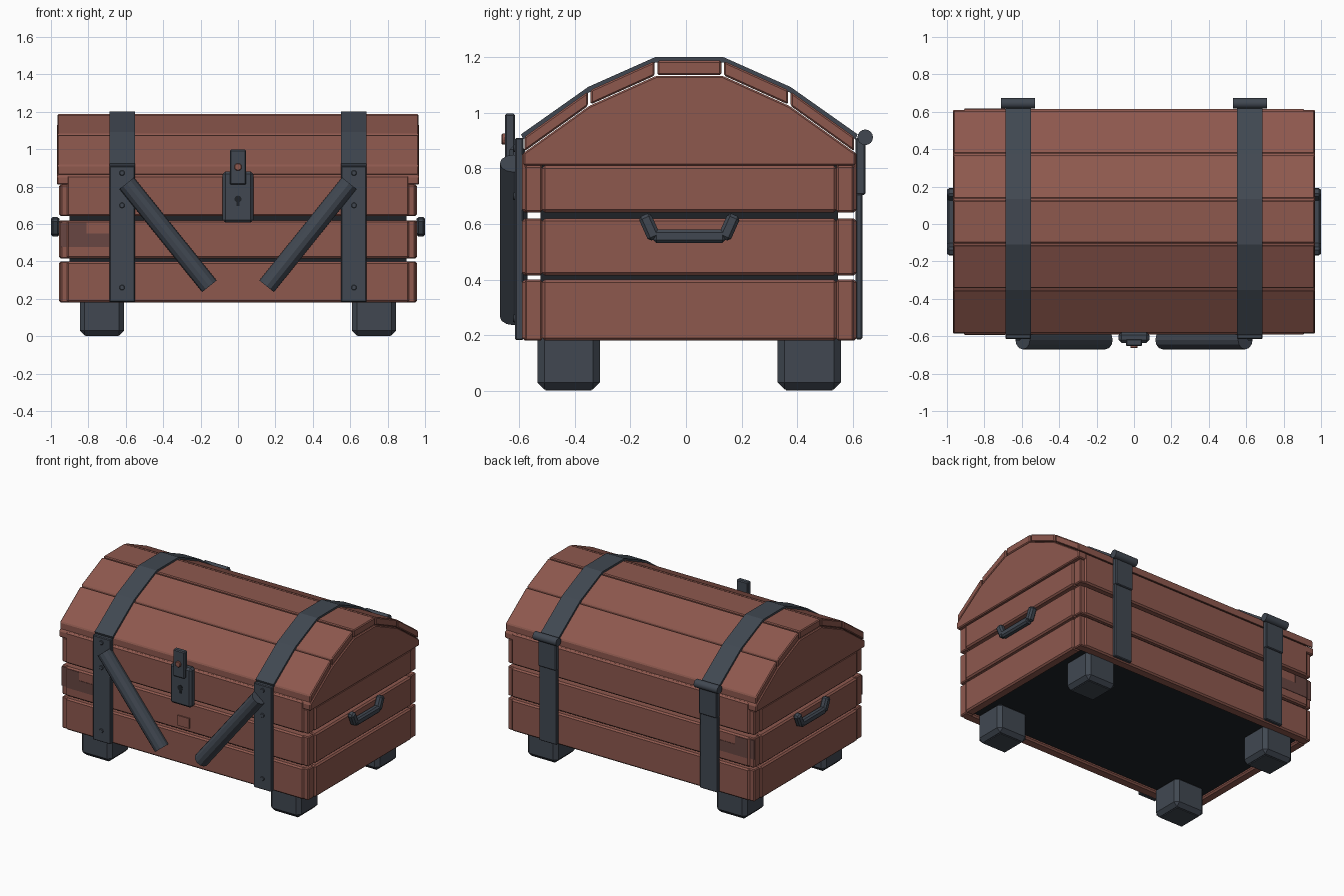
import bpy, bmesh, math
from mathutils import Vector, Matrix

cube = bpy.data.objects.get("Cube")
if cube:
    bpy.data.objects.remove(cube)


def material(name, rgb):
    m = bpy.data.materials.new(name)
    m.use_nodes = True
    m.diffuse_color = (*rgb, 1)
    m.node_tree.nodes["Principled BSDF"].inputs["Base Color"].default_value = (*rgb, 1)
    return m


WOOD = material("red_brown_wood", (0.27, 0.098, 0.076))
METAL = material("blue_grey_metal", (0.052, 0.064, 0.083))
DARK = material("dark_interior", (0.013, 0.016, 0.02))
STAIN = material("dark_wood", (0.14, 0.062, 0.055))
YC = 0.012  # middle of the chest body in depth
SIDES = (("left", 1), ("right", -1))


def finish(name, bm, mat, bevel=0, smooth=False):
    bmesh.ops.recalc_face_normals(bm, faces=bm.faces)
    if bevel:
        bmesh.ops.bevel(bm, geom=bm.edges[:], offset=bevel, segments=1, affect='EDGES')
    me = bpy.data.meshes.new(name)
    bm.to_mesh(me)
    bm.free()
    me.materials.append(mat)
    ob = bpy.data.objects.new(name, me)
    bpy.context.collection.objects.link(ob)
    if smooth:
        bpy.ops.object.select_all(action='DESELECT')
        ob.select_set(True)
        bpy.context.view_layer.objects.active = ob
        bpy.ops.object.shade_smooth_by_angle(angle=math.radians(40))
    return ob


def box(name, x, y, z, mat, bevel=0, matrix=None):
    """Box from (low, high) ranges on each axis."""
    bm = bmesh.new()
    bmesh.ops.create_cube(bm, size=1)
    for v in bm.verts:
        v.co = [min(r) + (c + 0.5) * abs(r[1] - r[0]) for c, r in zip(v.co, (x, y, z))]
    if matrix:
        bm.transform(matrix)
    return finish(name, bm, mat, bevel)


def prism(name, outline, x, mat, bevel=0):
    """Side outline of (y, z) points extruded along x."""
    bm = bmesh.new()
    face = bm.faces.new([bm.verts.new((x[0], p[0], p[1])) for p in outline])
    ext = bmesh.ops.extrude_face_region(bm, geom=[face])
    verts = [g for g in ext["geom"] if isinstance(g, bmesh.types.BMVert)]
    bmesh.ops.translate(bm, verts=verts, vec=(x[1] - x[0], 0, 0))
    return finish(name, bm, mat, bevel)


def rod(name, a, b, radius, sides, mat, bevel=0, smooth=False, squash=1):
    """Cylinder between two points, optionally flattened in depth."""
    a, b = Vector(a), Vector(b)
    bm = bmesh.new()
    bmesh.ops.create_cone(bm, cap_ends=True, segments=sides, radius1=radius,
                          radius2=radius, depth=(b - a).length)
    bm.transform((b - a).to_track_quat('Z', 'Y').to_matrix().to_4x4())
    bm.transform(Matrix.Diagonal((1, squash, 1, 1)))
    bm.transform(Matrix.Translation((a + b) / 2))
    return finish(name, bm, mat, bevel, smooth)


# Body: three rows of planks with recessed corner posts
rows = ((0.18, 0.39, 0.41), (0.415, 0.62, 0.62), (0.64, 0.86, 0.81))
rows = (("lower", (0.18, 0.4)), ("middle", (0.415, 0.62)), ("upper", (0.642, 0.86)))
for row, z in rows:
    end_z = (z[0], min(z[1], 0.81))
    for face, s in (("front", -1), ("back", 1)):
        box(f"{row}_{face}_plank", (-0.915, 0.915), (YC + s * 0.53, YC + s * 0.602), z, WOOD, 0.01)
    for side, s in SIDES:
        box(f"{row}_{side}_end_plank", (s * 0.89, s * 0.958), (YC - 0.53, YC + 0.53), end_z, WOOD, 0.01)
        for face, t in (("front", -1), ("back", 1)):
            box(f"{row}_{face}_{side}_corner", (s * 0.89, s * 0.948), (YC + t * 0.53, YC + t * 0.592),
                end_z, WOOD, 0.006)
box("inner_box", (-0.9, 0.9), (YC - 0.535, YC + 0.535), (0.2, 0.82), DARK)

# Lid: solid core, five slats and the straps that follow them
half = ((0.12, 1.188), (0.36, 1.08), (0.598, 0.91))
arch = [(YC - y, z) for y, z in reversed(half)] + [(YC + y, z) for y, z in half]
core = [(y, z - 0.055) for y, z in arch]
prism("lid_core", [(YC - 0.598, 0.81)] + core + [(YC + 0.598, 0.81)], (-0.968, 0.968), WOOD, 0.006)
for i, (p, q) in enumerate(zip(arch, arch[1:])):
    k = 0.02
    p2 = (p[0] + (q[0] - p[0]) * k, p[1] + (q[1] - p[1]) * k)
    q2 = (q[0] + (p[0] - q[0]) * k, q[1] + (p[1] - q[1]) * k)
    prism(f"lid_slat_{i + 1}", [p2, q2, (q2[0], q2[1] - 0.052), (p2[0], p2[1] - 0.052)],
          (-0.965, 0.965), WOOD, 0.006)

for side, s in SIDES:
    x = (min(s * 0.55, s * 0.688), max(s * 0.55, s * 0.688))
    mid = s * 0.62
    # Straps
    over = [(YC + (y - YC) * 1.012, z + 0.013) for y, z in arch]
    prism(f"{side}_lid_strap", over + [(y, z - 0.006) for y, z in reversed(arch)], x, METAL)
    box(f"{side}_front_strap", x, (-0.615, -0.585), (0.182, 0.91), METAL, 0.005)
    box(f"{side}_back_strap", x, (0.61, 0.635), (0.185, 0.71), METAL, 0.005)
    box(f"{side}_hinge_plate", x, (0.61, 0.645), (0.705, 0.91), METAL, 0.005)
    rod(f"{side}_hinge_pin", (mid - 0.09, 0.645, 0.912), (mid + 0.09, 0.645, 0.912), 0.028, 16,
        METAL, smooth=True)
    for n, z in enumerate((0.26, 0.7, 0.873)):
        rod(f"{side}_rivet_{n + 1}", (mid, -0.61, z), (mid, -0.622, z), 0.015, 10, METAL, 0.003)
    # Diagonal half-round braces
    rod(f"{side}_brace", (s * 0.595, -0.62, 0.818), (s * 0.153, -0.62, 0.267), 0.05, 12, METAL)
    # Feet
    for face, y in (("front", (-0.535, -0.31)), ("back", (0.33, 0.557))):
        box(f"{face}_{side}_foot", (s * 0.61, s * 0.845), y, (0.005, 0.215), METAL, 0.025)
        box(f"{face}_{side}_foot_sole", (s * 0.64, s * 0.815), (y[0] + 0.03, y[1] - 0.03), (0, 0.02), METAL)
    # End handle: a grip with two raked arms
    hx = (s * 0.955, s * 1.0)
    box(f"{side}_handle_grip", hx, (YC - 0.13, YC + 0.13), (0.532, 0.58), METAL, 0.011)
    for face, t in (("front", -1), ("back", 1)):
        tilt = Matrix.Translation((0, YC + t * 0.128, 0.555)) @ Matrix.Rotation(-t * 0.42, 4, 'X')
        box(f"{side}_handle_{face}_arm", hx, (-0.024, 0.024), (-0.01, 0.085), METAL, 0.011, tilt)

# Lock with hasp, button and keyhole
box("lock_plate", (-0.082, 0.082), (-0.635, -0.58), (0.608, 0.882), METAL, 0.014)
box("lock_hasp", (-0.044, 0.044), (-0.652, -0.615), (0.81, 0.997), METAL, 0.006)
rod("hasp_button", (0, -0.64, 0.905), (0, -0.664, 0.905), 0.021, 10, WOOD, 0.004)
rod("keyhole_round", (0, -0.63, 0.733), (0, -0.638, 0.733), 0.019, 12, DARK)
box("keyhole_slot", (-0.008, 0.008), (-0.638, -0.63), (0.695, 0.73), DARK)
box("front_patch", (-0.047, 0.042), (-0.598, -0.59), (0.445, 0.515), WOOD)

# Stepped dark stains at the right end, front and back
for face, y in (("front", YC - 0.602), ("back", YC + 0.602)):
    box(f"{face}_stain_low", (-0.905, -0.69), (y - 0.003, y + 0.003), (0.476, 0.55), STAIN)
    box(f"{face}_stain_high", (-0.905, -0.81), (y - 0.003, y + 0.003), (0.55, 0.608), STAIN)
    edge = y - math.copysign(0.01, y)
    box(f"{face}_stain_corner", (-0.949, -0.917), (edge - 0.003, edge + 0.003), (0.476, 0.608), STAIN)
